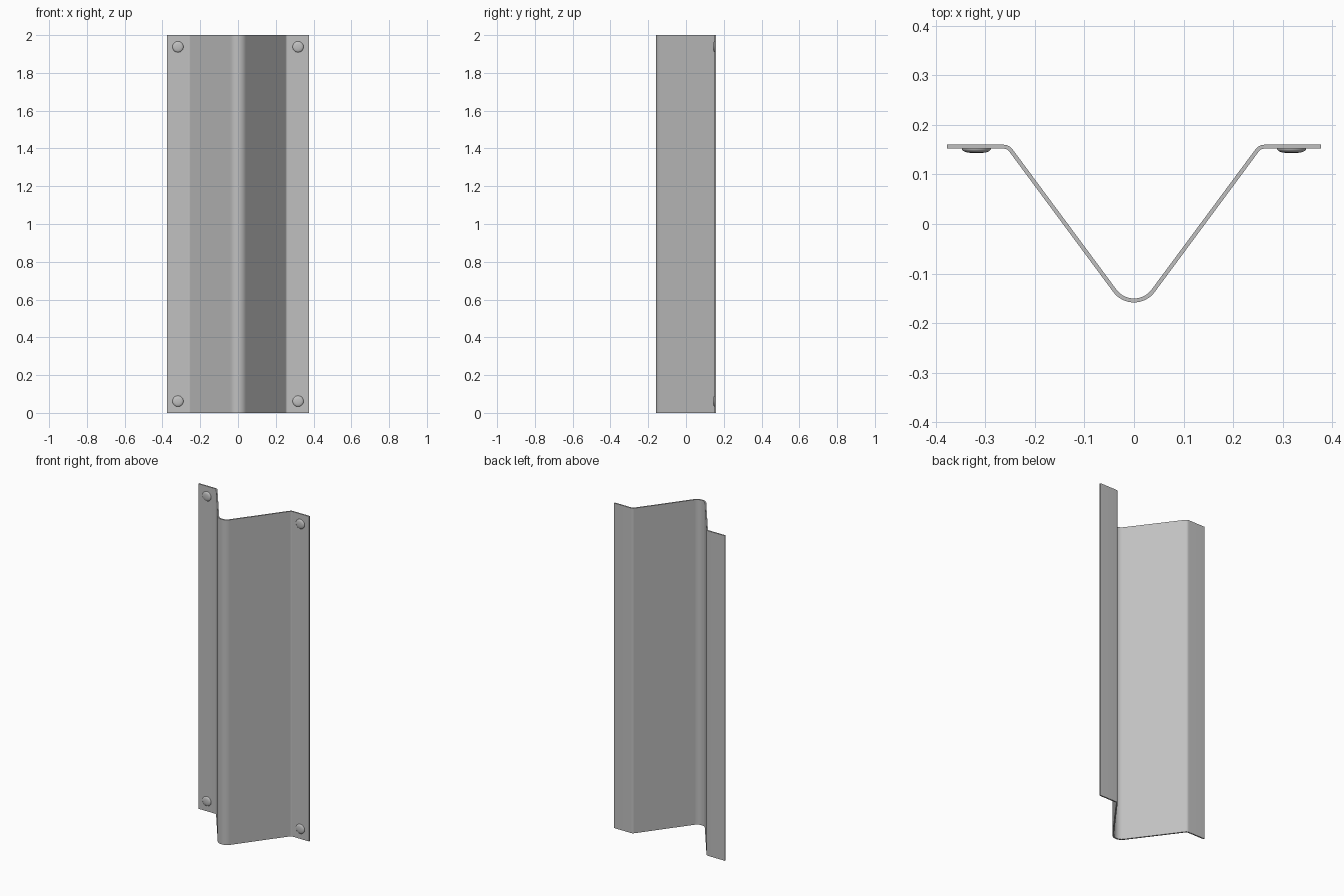
import bpy, bmesh, math
from mathutils import Vector, Matrix

cube = bpy.data.objects.get("Cube")
if cube:
    bpy.data.objects.remove(cube, do_unlink=True)

HEIGHT = 2.0
THICK = 0.008


def material(name, colour):
    mat = bpy.data.materials.new(name)
    mat.use_nodes = True
    mat.diffuse_color = colour
    bsdf = next(n for n in mat.node_tree.nodes if n.type == 'BSDF_PRINCIPLED')
    bsdf.inputs["Base Color"].default_value = colour
    return mat


steel = material("grey steel", (0.53, 0.53, 0.53, 1))


def finish(bm, name, angle):
    bmesh.ops.recalc_face_normals(bm, faces=bm.faces)
    mesh = bpy.data.meshes.new(name)
    bm.to_mesh(mesh)
    bm.free()
    obj = bpy.data.objects.new(name, mesh)
    bpy.context.collection.objects.link(obj)
    mesh.materials.append(steel)
    bpy.ops.object.select_all(action='DESELECT')
    obj.select_set(True)
    bpy.context.view_layer.objects.active = obj
    bpy.ops.object.shade_smooth_by_angle(angle=math.radians(angle))
    return obj


def fillet(before, corner, after, radius, steps):
    """Points and path normals of a rounded bend."""
    a = (before - corner).normalized()
    b = (after - corner).normalized()
    half = a.angle(b) / 2
    centre = corner + (a + b).normalized() * radius / math.sin(half)
    start = corner + a * radius / math.tan(half) - centre
    end = corner + b * radius / math.tan(half) - centre
    sweep = math.pi - 2 * half
    turn = 1 if start.x * end.y - start.y * end.x > 0 else -1
    result = []
    for i in range(steps + 1):
        arm = Matrix.Rotation(turn * sweep * i / steps, 2) @ start
        result.append((centre + arm, arm.normalized() * -turn))
    return result


# Folded sheet: two flanges joined by a rounded V
path = [Vector(p) for p in ((-0.377, 0.156), (-0.254, 0.156), (0, -0.187),
                            (0.254, 0.156), (0.377, 0.156))]
bends = [(0.018, 8), (0.048, 16), (0.018, 8)]
line = [(path[0], Vector((0, 1)))]
for i, (radius, steps) in enumerate(bends):
    line += fillet(path[i], path[i + 1], path[i + 2], radius, steps)
line.append((path[-1], Vector((0, 1))))

bm = bmesh.new()
rings = []
for p, n in line:
    ring = []
    for side, z in ((1, 0), (-1, 0), (-1, HEIGHT), (1, HEIGHT)):
        q = p + n * side * THICK / 2
        ring.append(bm.verts.new((q.x, q.y, z)))
    rings.append(ring)
for r, s in zip(rings, rings[1:]):
    for k in range(4):
        m = (k + 1) % 4
        bm.faces.new((r[k], r[m], s[m], s[k]))
bm.faces.new(rings[0])
bm.faces.new(rings[-1])
finish(bm, "folded_panel", 30)


# Domed rivet heads at the four flange corners
def rivet(name, x, z):
    bm = bmesh.new()
    profile = [(0.029, 0.153), (0.029, 0.150), (0.026, 0.147),
               (0.020, 0.1446), (0.011, 0.1434), (0, 0.143)]
    verts = [bm.verts.new((r, y, 0)) for r, y in profile]
    edges = [bm.edges.new(pair) for pair in zip(verts, verts[1:])]
    bmesh.ops.spin(bm, geom=verts + edges, cent=(0, 0, 0), axis=(0, 1, 0),
                   angle=math.tau, steps=32, use_merge=True)
    bmesh.ops.remove_doubles(bm, verts=bm.verts, dist=0.0001)
    bmesh.ops.translate(bm, verts=bm.verts, vec=(x, 0, z))
    finish(bm, name, 50)


for side, x in (("left", 0.318), ("right", -0.318)):
    for level, z in (("bottom", 0.062), ("top", HEIGHT - 0.062)):
        rivet(f"{level}_{side}_rivet", x, z)
